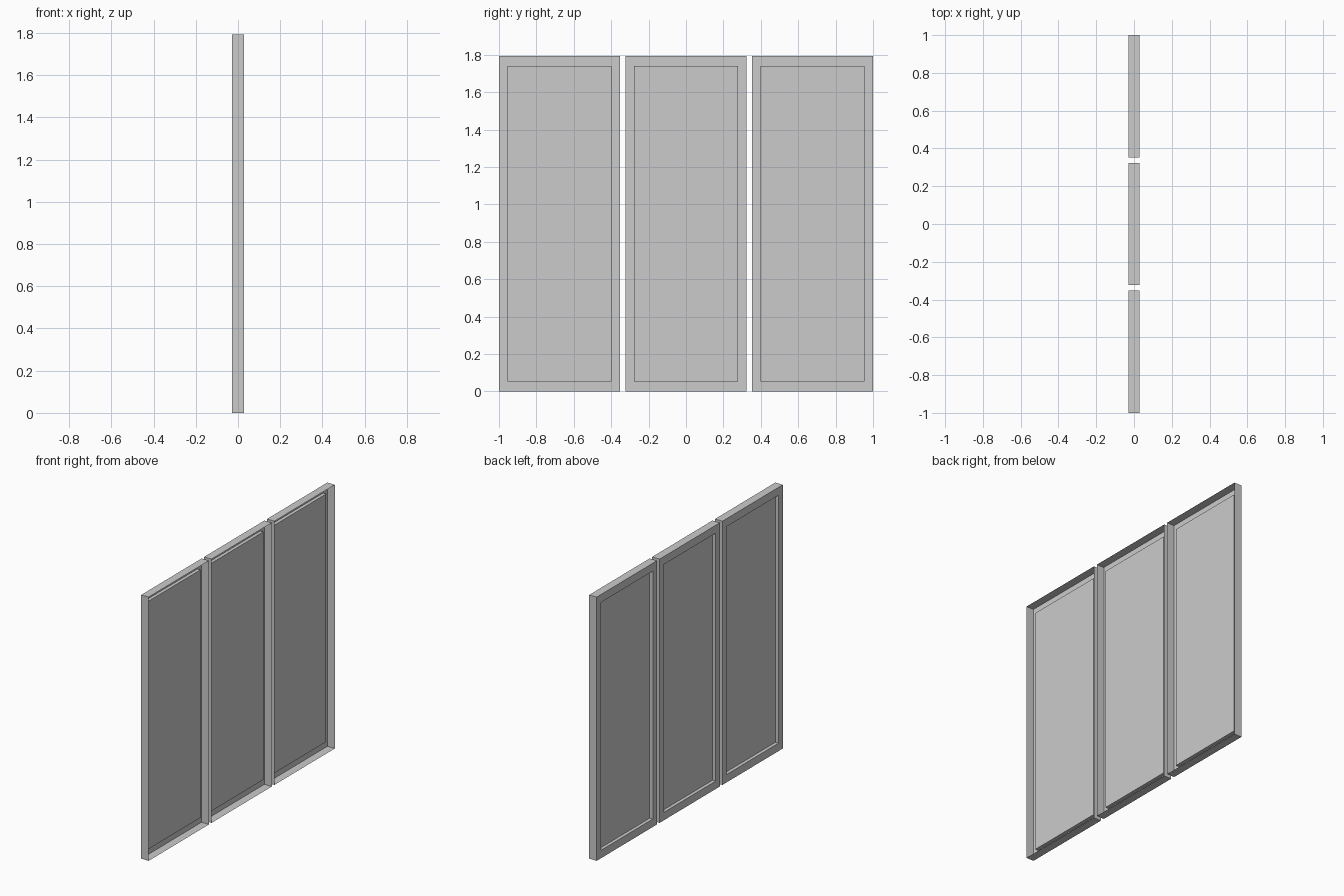
import bpy
import bmesh

if "Cube" in bpy.data.objects:
    bpy.data.objects.remove(bpy.data.objects["Cube"], do_unlink=True)

WIDTH, HEIGHT, HALF_DEPTH = 0.648, 1.794, 0.028
PITCH = (2 - WIDTH) / 2
BORDER_SIDE, BORDER_END, RECESS = 0.045, 0.054, 0.023

# Single painted grey
grey = bpy.data.materials.new("plain grey")
grey.use_nodes = True
color = (0.6, 0.6, 0.6, 1)
grey.diffuse_color = color
grey.node_tree.nodes["Principled BSDF"].inputs["Base Color"].default_value = color


def rectangle(bm, x, side, end):
    """Rectangular loop of vertices, set in from the panel outline."""
    y, low, high = WIDTH / 2 - side, end, HEIGHT - end
    return [bm.verts.new((x, *p)) for p in ((-y, low), (y, low), (y, high), (-y, high))]


def panel(name, y):
    """Open-backed pressed sheet: rim, flat border, recessed centre."""
    bm = bmesh.new()
    loops = [
        rectangle(bm, HALF_DEPTH, 0, 0),
        rectangle(bm, -HALF_DEPTH, 0, 0),
        rectangle(bm, -HALF_DEPTH, BORDER_SIDE, BORDER_END),
        rectangle(bm, -HALF_DEPTH + RECESS, BORDER_SIDE, BORDER_END),
    ]
    for a, b in zip(loops, loops[1:]):
        for i in range(4):
            j = (i + 1) % 4
            bm.faces.new((a[i], b[i], b[j], a[j]))
    bm.faces.new(reversed(loops[-1]))
    # Face the centre sheet and border towards -x
    bm.normal_update()
    bmesh.ops.recalc_face_normals(bm, faces=bm.faces)
    bm.normal_update()
    if bm.faces[:][-1].normal.x > 0:
        bmesh.ops.reverse_faces(bm, faces=bm.faces)
    mesh = bpy.data.meshes.new(name)
    bm.to_mesh(mesh)
    bm.free()
    mesh.materials.append(grey)
    obj = bpy.data.objects.new(name, mesh)
    obj.location.y = y
    bpy.context.collection.objects.link(obj)


# Three matching panels in a row
for name, step in (("front_panel", -1), ("middle_panel", 0), ("back_panel", 1)):
    panel(name, step * PITCH)
